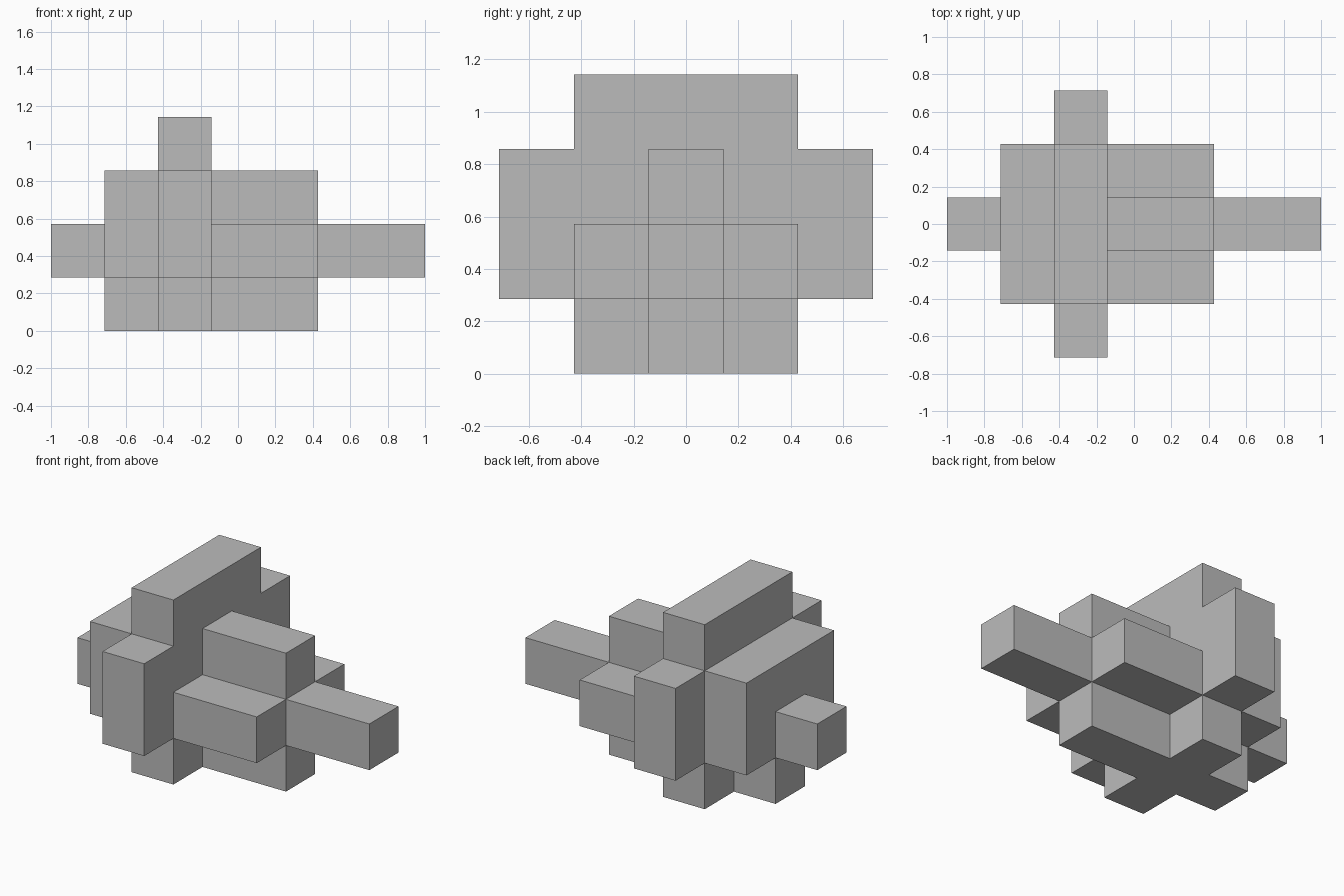
import bpy
import bmesh
from itertools import product
from mathutils import Vector

cube = bpy.data.objects.get("Cube")
if cube:
    bpy.data.objects.remove(cube, do_unlink=True)

UNIT = 2 / 7                      # edge of one block
ORIGIN = Vector((-1, -2.5 * UNIT, 0))

grey = bpy.data.materials.new("plain_grey")
grey.use_nodes = True
COLOUR = (0.5, 0.5, 0.5, 1)
grey.diffuse_color = COLOUR
grey.node_tree.nodes["Principled BSDF"].inputs["Base Color"].default_value = COLOUR


def blocks(xs, ys, zs):
    """Set of grid blocks inside inclusive ranges."""
    return set(product(*(range(a, b + 1) for a, b in (xs, ys, zs))))


# Each part is a union of block ranges
MID, WIDE, FULL = (2, 2), (1, 3), (0, 4)
parts = {
    "nose": blocks((0, 0), MID, (1, 1)),
    "front_plate": blocks((1, 1), WIDE, (1, 2)) | blocks((1, 1), MID, (0, 0)),
    "main_ring": blocks((2, 2), WIDE, (0, 3)) | blocks((2, 2), FULL, (1, 2)),
    "rear_body": blocks((3, 4), MID, (0, 2)) | blocks((3, 4), WIDE, (1, 1)),
    "tail": blocks((5, 6), MID, (1, 1)),
}
solid = set().union(*parts.values())


def build(name, cells):
    """Make the part's outer faces, leaving out those buried in a neighbour."""
    bm = bmesh.new()
    for cell in sorted(cells):
        for axis, side in product(range(3), (0, 1)):
            neighbour = list(cell)
            neighbour[axis] += 2 * side - 1
            if tuple(neighbour) in solid:
                continue
            corners = []
            for u, v in ((0, 0), (1, 0), (1, 1), (0, 1)):
                p = Vector(cell)
                p[axis] += side
                p[(axis + 1) % 3] += u
                p[(axis + 2) % 3] += v
                corners.append(bm.verts.new(ORIGIN + p * UNIT))
            bm.faces.new(corners if side else corners[::-1])
    # Weld the blocks and merge flat neighbours into clean faces
    bmesh.ops.remove_doubles(bm, verts=bm.verts[:], dist=0.001)
    bmesh.ops.dissolve_limit(bm, angle_limit=0.01, verts=bm.verts[:], edges=bm.edges[:])
    mesh = bpy.data.meshes.new(name)
    bm.to_mesh(mesh)
    bm.free()
    mesh.materials.append(grey)
    bpy.context.collection.objects.link(bpy.data.objects.new(name, mesh))


for part_name, part_cells in parts.items():
    build(part_name, part_cells)
